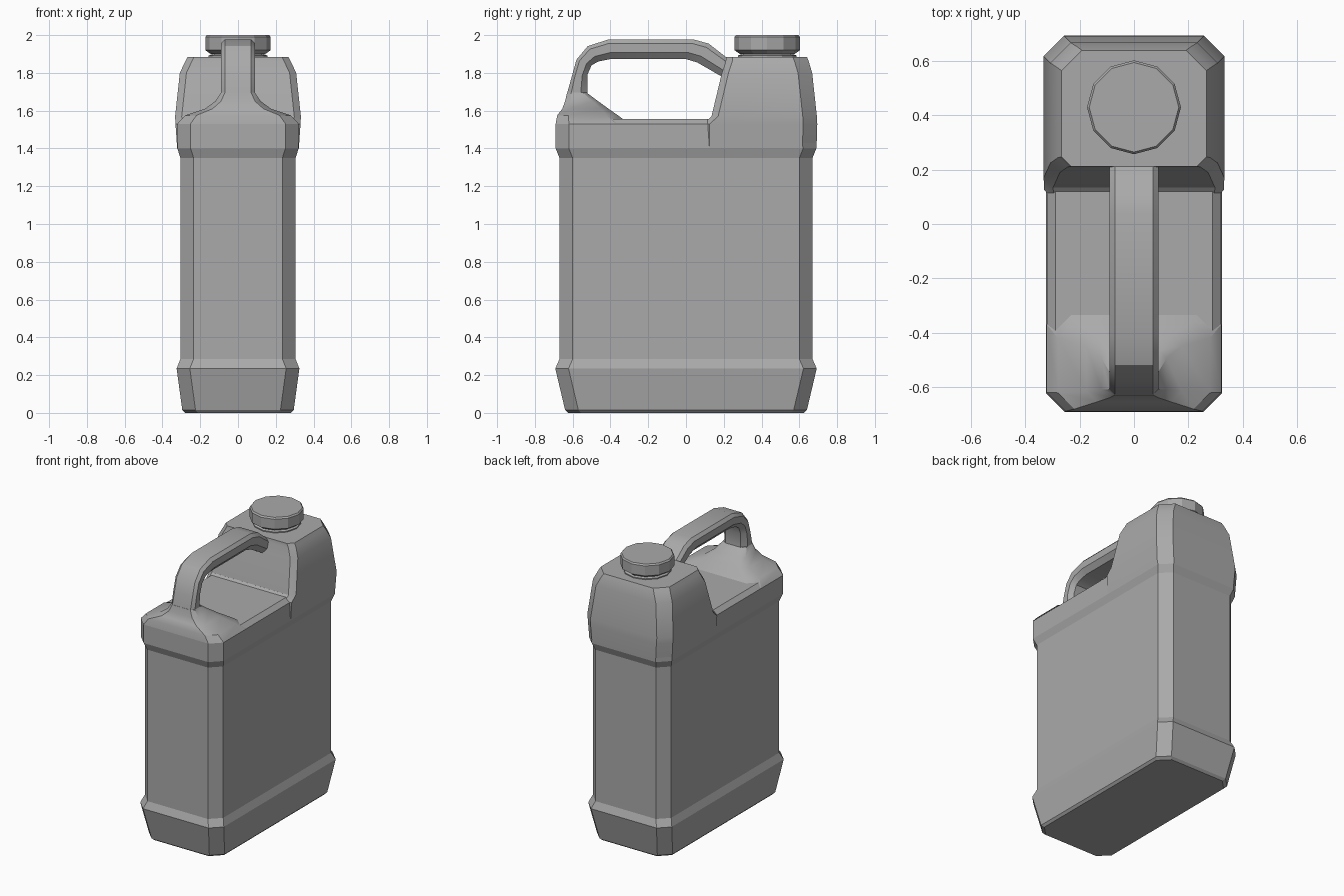
import bpy, bmesh, math

cube = bpy.data.objects.get("Cube")
if cube:
    bpy.data.objects.remove(cube)

grey = bpy.data.materials.new("grey plastic")
grey.use_nodes = True
COLOR = (0.4, 0.4, 0.4, 1)
grey.diffuse_color = COLOR
grey.node_tree.nodes["Principled BSDF"].inputs["Base Color"].default_value = COLOR


def loft(name, rings, smooth=True, cap_start=True):
    """Skin a list of equal-length point rings and close the ends."""
    bm = bmesh.new()
    loops = [[bm.verts.new(p) for p in ring] for ring in rings]
    n = len(loops[0])
    for a, b in zip(loops, loops[1:]):
        for i in range(n):
            j = (i + 1) % n
            bm.faces.new((a[i], a[j], b[j], b[i]))
    if cap_start:
        bm.faces.new(loops[0][::-1])
    bm.faces.new(loops[-1])
    bmesh.ops.recalc_face_normals(bm, faces=bm.faces)
    mesh = bpy.data.meshes.new(name)
    bm.to_mesh(mesh)
    bm.free()
    mesh.materials.append(grey)
    obj = bpy.data.objects.new(name, mesh)
    bpy.context.collection.objects.link(obj)
    if smooth:
        bpy.ops.object.select_all(action="DESELECT")
        obj.select_set(True)
        bpy.context.view_layer.objects.active = obj
        bpy.ops.object.shade_smooth_by_angle(angle=math.radians(30))
    return obj


def chamfered(z, hx, y0, y1, c0=0.07, c1=0.07):
    """Rectangle with cut corners; c0 at the -y end, c1 at the +y end."""
    half = [(hx - c0, y0), (hx, y0 + c0), (hx, y1 - c1), (hx - c1, y1)]
    return [(x, y, z) for x, y in half] + [(-x, y, z) for x, y in reversed(half)]


# Main tank with swollen foot and shoulder bands, and a shelf on top
tank = [(0, 0.28, 0.625), (0.015, 0.295, 0.64), (0.235, 0.325, 0.692),
        (0.285, 0.305, 0.67), (1.35, 0.305, 0.67), (1.4, 0.321, 0.69),
        (1.53, 0.321, 0.69), (1.557, 0.29, 0.66)]
loft("tank", [chamfered(z, hx, -hy, hy) for z, hx, hy in tank], smooth=False)

# Raised block under the spout
tower = [(1.4, 0.322, 0.09, 0.691), (1.53, 0.331, 0.09, 0.695),
         (1.57, 0.333, 0.135, 0.693), (1.8, 0.308, 0.19, 0.668),
         (1.86, 0.28, 0.21, 0.65), (1.885, 0.267, 0.212, 0.64)]
loft("spout_block", [chamfered(z, hx, a, b, 0.035, 0.075) for z, hx, a, b in tower],
     cap_start=False)

# Flared mound where the handle grows out of the front
mound = [(1.53, 0.322, -0.69, -0.3, 0.07), (1.575, 0.28, -0.682, -0.36, 0.06),
         (1.61, 0.175, -0.655, -0.41, 0.04), (1.65, 0.12, -0.64, -0.465, 0.03),
         (1.695, 0.09, -0.63, -0.525, 0.02)]
loft("handle_mound", [chamfered(z, hx, a, b, c, c) for z, hx, a, b, c in mound],
     cap_start=False)

# Handle: outer and inner (y, z) points of each cross-section
stations = [((-0.635, 1.64), (-0.515, 1.64)), ((-0.63, 1.69), (-0.522, 1.69)),
            ((-0.605, 1.78), (-0.522, 1.79)), ((-0.58, 1.87), (-0.5, 1.84)),
            ((-0.52, 1.942), (-0.465, 1.86)), ((-0.41, 1.977), (-0.4, 1.873)),
            ((0.04, 1.977), (0, 1.873)), ((0.12, 1.955), (0.06, 1.855)),
            ((0.21, 1.885), (0.19, 1.78)), ((0.25, 1.85), (0.24, 1.75))]
section = [(0.07, 0), (0.09, 0.2), (0.09, 0.67), (0.06, 1)]
section += [(-x, t) for x, t in reversed(section)]
loft("handle", [[(x, o[0] + (i[0] - o[0]) * t, o[1] + (i[1] - o[1]) * t)
                 for x, t in section] for o, i in stations])


def turned(name, profile, sides=12, y=0.43):
    """Faceted round part from (radius, z) points."""
    angles = [math.tau * k / sides for k in range(sides)]
    loft(name, [[(r * math.cos(a), y + r * math.sin(a), z) for a in angles]
                for r, z in profile], smooth=False)


# Spout neck and screw cap
turned("spout_neck", [(0.155, 1.87), (0.155, 1.892), (0.135, 1.9), (0.135, 1.92)])
turned("cap", [(0.145, 1.9), (0.173, 1.92), (0.173, 1.99), (0.165, 2.0)])
